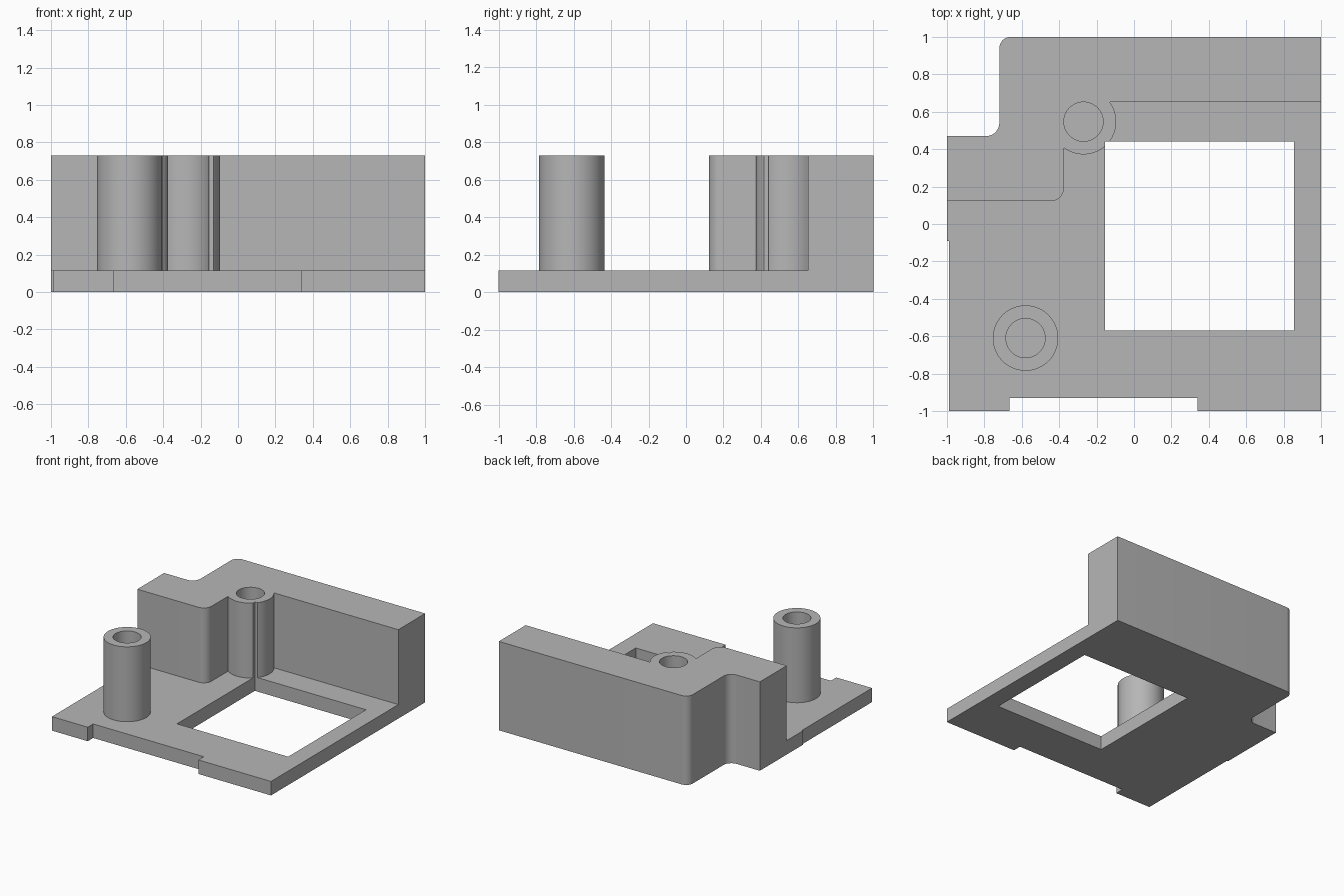
import bpy
import bmesh
from math import radians, cos, sin, sqrt, atan2, pi
from mathutils import Vector

cube = bpy.data.objects.get("Cube")
if cube:
    bpy.data.objects.remove(cube, do_unlink=True)

BASE, TOP = 0.115, 0.73
POST_R, BORE_R = 0.175, 0.105
POST = (-0.58, -0.61)
BOSS = (-0.27, 0.547)

grey = bpy.data.materials.new("plain grey")
grey.use_nodes = True
colour = (0.47, 0.47, 0.47, 1)
grey.diffuse_color = colour
grey.node_tree.nodes["Principled BSDF"].inputs["Base Color"].default_value = colour


def arc(centre, r, a0, a1, steps):
    return [(centre[0] + r * cos(a0 + (a1 - a0) * i / steps),
             centre[1] + r * sin(a0 + (a1 - a0) * i / steps)) for i in range(steps + 1)]


def fillet(prev, corner, nxt, r, steps=8):
    """Round a right-angled corner."""
    c = Vector(corner)
    u = (Vector(prev) - c).normalized()
    v = (Vector(nxt) - c).normalized()
    centre = c + (u + v) * r
    return [tuple(centre - v * r * cos(t) - u * r * sin(t))
            for t in (pi / 2 * i / steps for i in range(steps + 1))]


def prism(name, outline, z0, z1):
    bm = bmesh.new()
    face = bm.faces.new([bm.verts.new((x, y, z0)) for x, y in outline])
    ext = bmesh.ops.extrude_face_region(bm, geom=[face])
    moved = [g for g in ext["geom"] if isinstance(g, bmesh.types.BMVert)]
    bmesh.ops.translate(bm, vec=(0, 0, z1 - z0), verts=moved)
    bmesh.ops.recalc_face_normals(bm, faces=bm.faces)
    mesh = bpy.data.meshes.new(name)
    bm.to_mesh(mesh)
    bm.free()
    mesh.materials.append(grey)
    obj = bpy.data.objects.new(name, mesh)
    bpy.context.collection.objects.link(obj)
    return obj


def cylinder(name, centre, r, z0, z1):
    return prism(name, arc(centre, r, 0, 2 * pi, 48)[:-1], z0, z1)


def cut(target, cutter):
    cutter.hide_render = True
    mod = target.modifiers.new("cut", "BOOLEAN")
    mod.operation = "DIFFERENCE"
    mod.solver = "EXACT"
    mod.object = cutter
    bpy.context.view_layer.objects.active = target
    bpy.ops.object.modifier_apply(modifier=mod.name)
    bpy.data.objects.remove(cutter, do_unlink=True)


# Full-height block with the outer contour, front notch and stepped back corner
outline = [(-0.99, -1), (-0.665, -1), (-0.665, -0.93), (0.34, -0.93), (0.34, -1), (1, -1), (1, 1)]
outline += fillet((1, 1), (-0.72, 1), (-0.72, 0.47), 0.06)
outline += fillet((-0.72, 1), (-0.72, 0.47), (-1, 0.47), 0.07)
outline += [(-1, 0.47), (-1, -0.09), (-0.99, -0.09)]
body = prism("base_and_wall", outline, 0, TOP)

# Clear the space in front of the wall, leaving the rounded screw boss
dx = -0.375 - BOSS[0]
start = atan2(-sqrt(POST_R ** 2 - dx ** 2), dx)
dy = 0.652 - BOSS[1]
end = atan2(dy, sqrt(POST_R ** 2 - dy ** 2))
edge = [(-1.2, -1.2), (-1.2, 0.122)]
edge += fillet((-1.2, 0.122), (-0.375, 0.122), (-0.375, 0.4), 0.07)
edge += arc(BOSS, POST_R, start, end, 28)
edge += [(1.2, 0.652), (1.2, -1.2)]
cut(body, prism("clearance_cutter", edge, BASE, 1))

# Square window through the base, which also nicks the boss
window = [(-0.155, -0.57), (0.855, -0.57), (0.855, 0.44), (-0.155, 0.44)]
cut(body, prism("window_cutter", window, -0.2, 1))
cut(body, cylinder("boss_bore_cutter", BOSS, BORE_R, BASE, 1))

# Free-standing hollow post
post = cylinder("screw_post", POST, POST_R, BASE - 0.01, TOP)
cut(post, cylinder("post_bore_cutter", POST, BORE_R, BASE, 1))

for obj in (body, post):
    bpy.ops.object.select_all(action="DESELECT")
    obj.select_set(True)
    bpy.context.view_layer.objects.active = obj
    bpy.ops.object.shade_smooth_by_angle(angle=radians(30))
